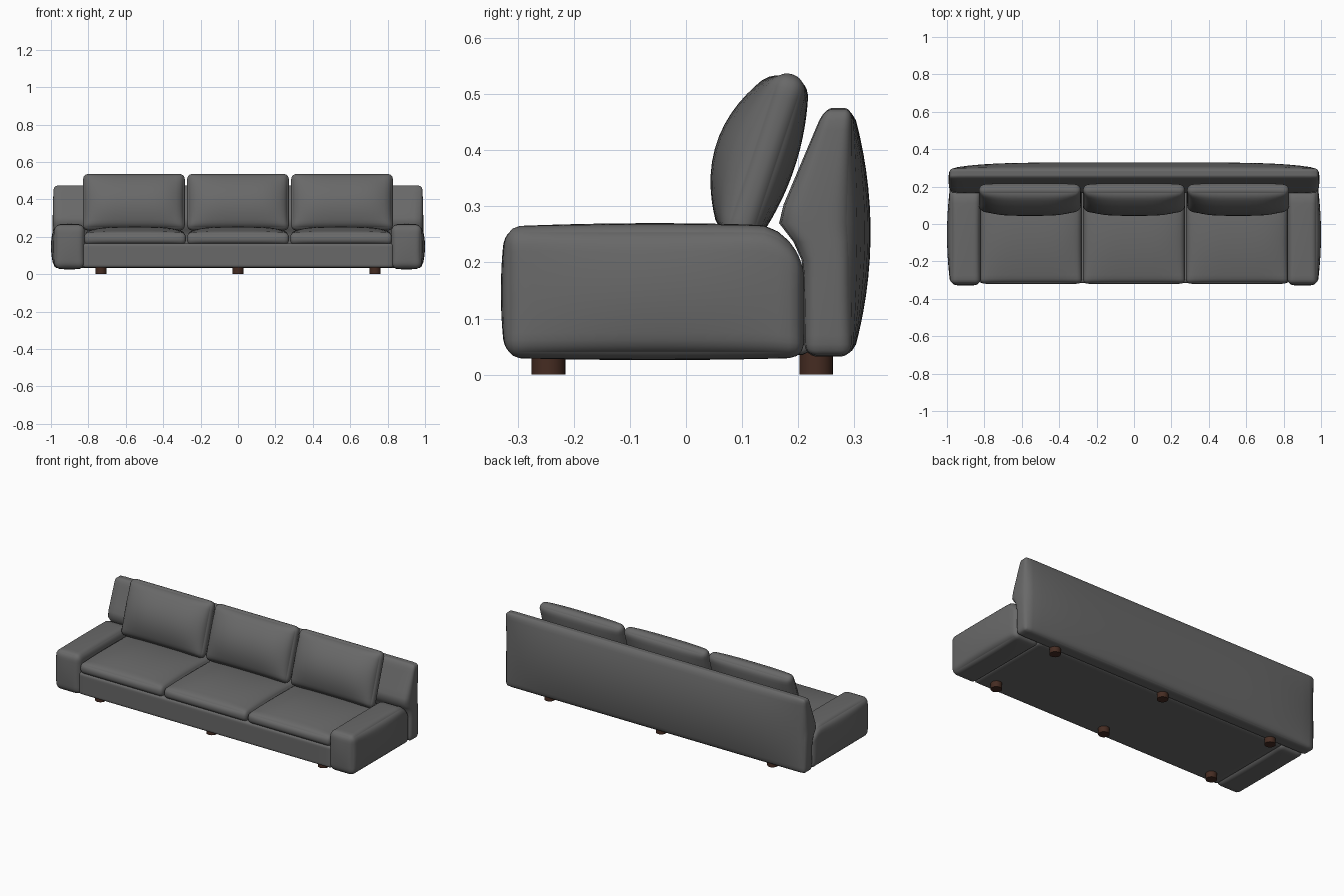
import bpy, bmesh, math
from mathutils import Vector, Matrix

if "Cube" in bpy.data.objects:
    bpy.data.objects.remove(bpy.data.objects["Cube"])


def material(name, rgb):
    m = bpy.data.materials.new(name)
    m.diffuse_color = (*rgb, 1)
    m.use_nodes = True
    m.node_tree.nodes["Principled BSDF"].inputs["Base Color"].default_value = m.diffuse_color
    return m


GREY = material("grey_leather", (0.14, 0.14, 0.14))
BROWN = material("dark_brown_wood", (0.06, 0.025, 0.016))


def soft_box(name, lo, hi, radius, bulge=None, power=2, warp=None, matrix=None):
    """Rounded box; bulge maps (axis, sign) to how far that face puffs out."""
    lo, hi = Vector(lo), Vector(hi)
    mid, half = (lo + hi) / 2, (hi - lo) / 2
    rad = [min(r, h * 0.98) for r, h in zip(radius, half)]
    bm = bmesh.new()
    bmesh.ops.create_cube(bm, size=2)
    bmesh.ops.subdivide_edges(bm, edges=bm.edges[:], cuts=20, use_grid_fill=True)
    for v in bm.verts:
        u = [math.sin(c * math.pi / 2) for c in v.co]      # denser near the edges
        p = [c * h for c, h in zip(u, half)]
        q = [max(-(h - r), min(h - r, c)) for c, h, r in zip(p, half, rad)]
        d = Vector([(a - b) / r for a, b, r in zip(p, q, rad)])
        d.normalize()
        p = Vector([b + n * r for b, n, r in zip(q, d, rad)])
        for (axis, sign), amount in (bulge or {}).items():
            if u[axis] * sign > 0:
                f = abs(u[axis])
                for other in range(3):
                    if other != axis:
                        f *= 1 - abs(u[other]) ** (power if other == 0 else 2)
                p[axis] += sign * amount * f
        p += mid
        v.co = warp(p) if warp else p
    if matrix:
        bm.transform(matrix)
    me = bpy.data.meshes.new(name)
    bm.to_mesh(me)
    bm.free()
    me.materials.append(GREY)
    me.shade_smooth()
    ob = bpy.data.objects.new(name, me)
    bpy.context.collection.objects.link(ob)
    return ob


# Seat base
soft_box("seat_base", (-0.83, -0.315, 0.035), (0.83, 0.22, 0.165), (0.015, 0.015, 0.015))


# Arms, with the rear top corner rolled down
def roll_rear(p):
    t = max(0, (p.y - 0.13) / 0.08)
    p.z -= 0.06 * t * t * (p.z - 0.03) / 0.235
    return p


for side, s in (("left", -1), ("right", 1)):
    x = sorted((s * 0.82, s * 0.982))
    soft_box(side + "_arm", (x[0], -0.322, 0.03), (x[1], 0.21, 0.264), (0.032, 0.025, 0.035),
             {(0, s): 0.018, (1, -1): 0.008, (2, 1): 0.006, (2, -1): 0.004}, 2, roll_rear)


# Backrest: front face leans back above the arms
FRONT = [(0.0, 0.212), (0.2, 0.208), (0.24, 0.19), (0.275, 0.162), (0.476, 0.247)]


def lean(p):
    for (z0, y0), (z1, y1) in zip(FRONT, FRONT[1:]):
        if z0 <= p.z <= z1:
            front = y0 + (y1 - y0) * (p.z - z0) / (z1 - z0)
    t = (p.y - 0.2) / 0.1
    p.y = front * (1 - t) + 0.297 * t if t < 1 else 0.297 + p.y - 0.3
    return p


soft_box("backrest", (-0.985, 0.2, 0.032), (0.985, 0.3, 0.475), (0.022, 0.028, 0.022),
         {(1, 1): 0.032, (0, 1): 0.006, (0, -1): 0.006}, 6, lean)

# Seat cushions and tilted back cushions
tilt = Matrix.Translation((0, 0.14, 0.385)) @ Matrix.Rotation(math.radians(-18.5), 4, 'X')
for label, x in (("left", -0.551), ("middle", 0), ("right", 0.551)):
    soft_box(label + "_seat_cushion", (x - 0.273, -0.318, 0.158), (x + 0.273, 0.2, 0.222),
             (0.022, 0.025, 0.03), {(2, 1): 0.032, (1, -1): 0.004}, 4)
    soft_box(label + "_back_cushion", (x * 1.01 - 0.272, -0.03, -0.158),
             (x * 1.01 + 0.272, 0.03, 0.158), (0.03, 0.028, 0.03),
             {(1, -1): 0.06, (1, 1): 0.026}, 4, matrix=tilt)

# Round feet
for x in (-0.733, 0, 0.733):
    for place, y in (("front", -0.245), ("rear", 0.232)):
        bpy.ops.mesh.primitive_cylinder_add(vertices=24, radius=0.03, depth=0.045,
                                            location=(x, y, 0.0225))
        foot = bpy.context.object
        foot.name = place + "_foot"
        foot.data.materials.append(BROWN)
        bpy.ops.object.shade_smooth_by_angle()
